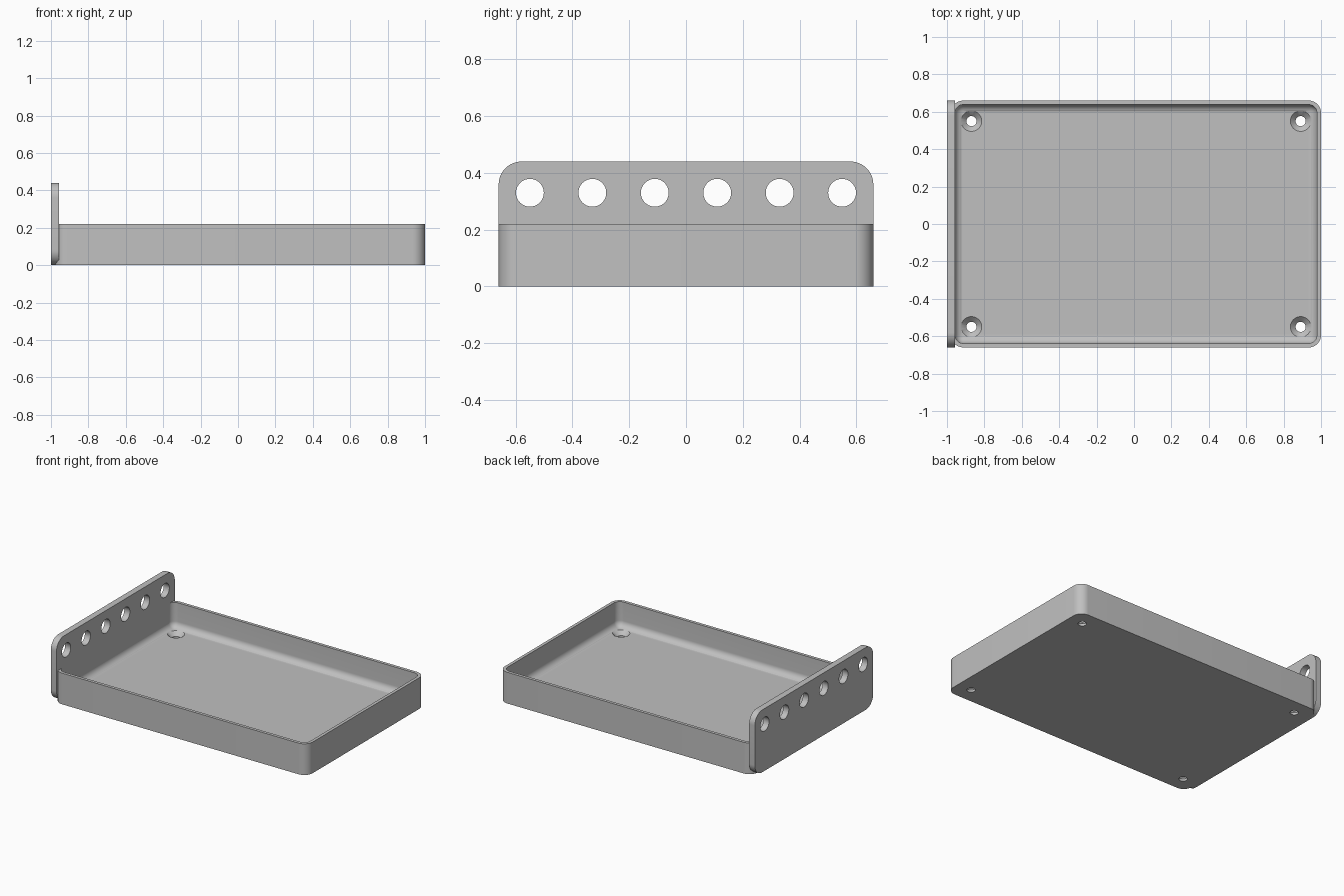
import bpy, bmesh, math
from mathutils import Matrix, Vector

if "Cube" in bpy.data.objects:
    bpy.data.objects.remove(bpy.data.objects["Cube"], do_unlink=True)

MM = 0.022  # the design is laid out on this module

grey = bpy.data.materials.new("plain grey")
grey.use_nodes = True
grey.diffuse_color = (0.53, 0.53, 0.53, 1)
grey.node_tree.nodes["Principled BSDF"].inputs["Base Color"].default_value = grey.diffuse_color


def finish(name, bm):
    bmesh.ops.recalc_face_normals(bm, faces=bm.faces)
    mesh = bpy.data.meshes.new(name)
    bm.to_mesh(mesh)
    bm.free()
    mesh.materials.append(grey)
    obj = bpy.data.objects.new(name, mesh)
    bpy.context.collection.objects.link(obj)
    return obj


def rounded_box(name, low, high, radius, axis, round_floor=False):
    """Box with the edges along one axis rounded, and optionally its bottom edges."""
    low, high = Vector(low), Vector(high)
    bm = bmesh.new()
    bmesh.ops.create_cube(bm, size=1)
    for v in bm.verts:
        v.co = [(low[i] + high[i]) / 2 + v.co[i] * (high[i] - low[i]) for i in range(3)]

    def chosen(edge):
        a, b = (v.co for v in edge.verts)
        along = abs((b - a).normalized()[axis]) > 0.9
        return along or (round_floor and max(a.z, b.z) < low.z + 0.001)

    bmesh.ops.bevel(bm, geom=[e for e in bm.edges if chosen(e)], offset=radius,
                    segments=12, profile=0.5, affect='EDGES', clamp_overlap=True)
    return finish(name, bm)


def cone(name, centre, r_low, r_high, height, direction='Z'):
    bm = bmesh.new()
    turn = Matrix.Rotation(math.pi / 2, 4, 'Y') if direction == 'X' else Matrix()
    bmesh.ops.create_cone(bm, cap_ends=True, segments=40, radius1=r_low, radius2=r_high,
                          depth=height, matrix=Matrix.Translation(centre) @ turn)
    return finish(name, bm)


def cut(target, cutter):
    cutter.hide_render = True
    mod = target.modifiers.new("cut", 'BOOLEAN')
    mod.operation, mod.solver, mod.object = 'DIFFERENCE', 'EXACT', cutter
    bpy.context.view_layer.objects.active = target
    bpy.ops.object.modifier_apply(modifier=mod.name)
    bpy.data.objects.remove(cutter, do_unlink=True)


def smooth(obj):
    bpy.ops.object.select_all(action='DESELECT')
    obj.select_set(True)
    bpy.context.view_layer.objects.active = obj
    bpy.ops.object.shade_smooth_by_angle(angle=math.radians(30))


half = 30 * MM
left, right = -1 + MM, 1
plate_face = -1 + 2 * MM

# Tray with thin walls and a filleted floor
tray = rounded_box("tray", (left, -half, 0), (right, half, 10 * MM), 3 * MM, 2)
cut(tray, rounded_box("cavity_cutter", (plate_face - 0.001, -half + MM, 2 * MM),
                      (right - MM, half - MM, 14 * MM), 2 * MM, 2, round_floor=True))

# Countersunk screw holes in the tray corners
middle = (left + right) / 2
for sx in (-1, 1):
    for sy in (-1, 1):
        x, y = middle + sx * 40 * MM, sy * 25 * MM
        cut(tray, cone("screw_cutter", (x, y, 0), 0.027, 0.027, 0.2))
        cut(tray, cone("countersink_cutter", (x, y, 0.03), 0.016, 0.066, 0.05))
smooth(tray)

# Upright end plate with a row of round holes
plate = rounded_box("end_plate", (-1, -half, 0), (plate_face, half, 20 * MM), 0.08, 0)
for i in range(6):
    cut(plate, cone("hole_cutter", (-0.98, (i - 2.5) * 10 * MM, 15 * MM),
                    0.049, 0.049, 0.2, 'X'))
smooth(plate)
